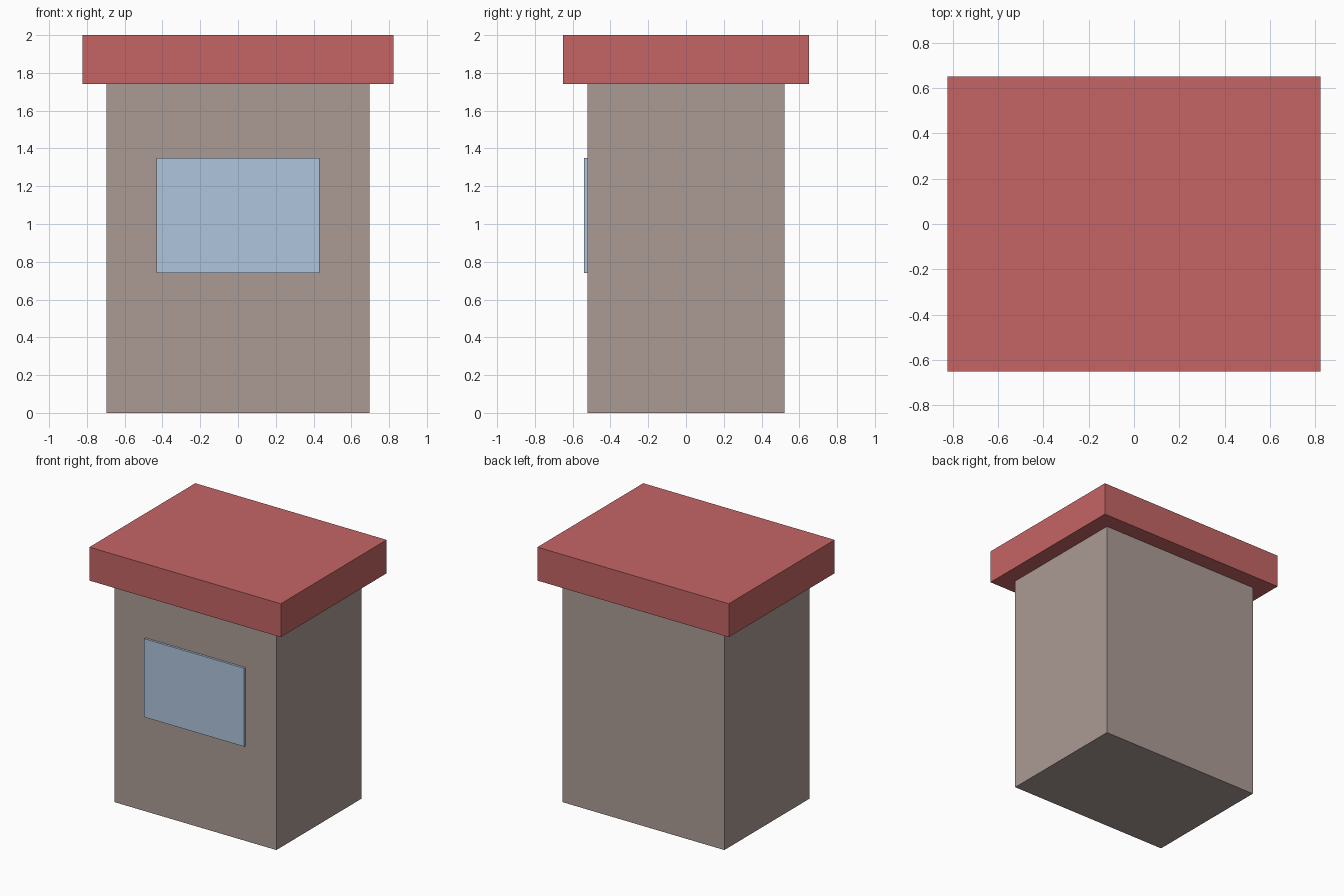
import bpy

if "Cube" in bpy.data.objects:
    bpy.data.objects.remove(bpy.data.objects["Cube"])


def box(name, lo, hi, color):
    """Axis-aligned coloured box between two corners."""
    bpy.ops.mesh.primitive_cube_add(size=1, location=[(a + b) / 2 for a, b in zip(lo, hi)])
    obj = bpy.context.object
    obj.name = name
    obj.scale = [b - a for a, b in zip(lo, hi)]
    bpy.ops.object.transform_apply(location=False, rotation=False, scale=True)
    mat = bpy.data.materials.new(name + "_colour")
    mat.diffuse_color = (*color, 1)
    mat.use_nodes = True
    mat.node_tree.nodes["Principled BSDF"].inputs["Base Color"].default_value = mat.diffuse_color
    obj.data.materials.append(mat)
    return obj


EAVES = 1.74          # top of the walls, underside of the roof
WALL_X, WALL_Y = 0.696, 0.522

# Booth walls
box("body", (-WALL_X, -WALL_Y, 0), (WALL_X, WALL_Y, EAVES), (0.41, 0.33, 0.30))

# Overhanging flat roof
box("roof", (-0.824, -0.651, EAVES), (0.824, 0.651, 2.0), (0.56, 0.13, 0.13))

# Thin window panel on the front wall
box("window", (-0.431, -WALL_Y - 0.017, 0.74), (0.431, -WALL_Y, 1.35), (0.43, 0.56, 0.72))
